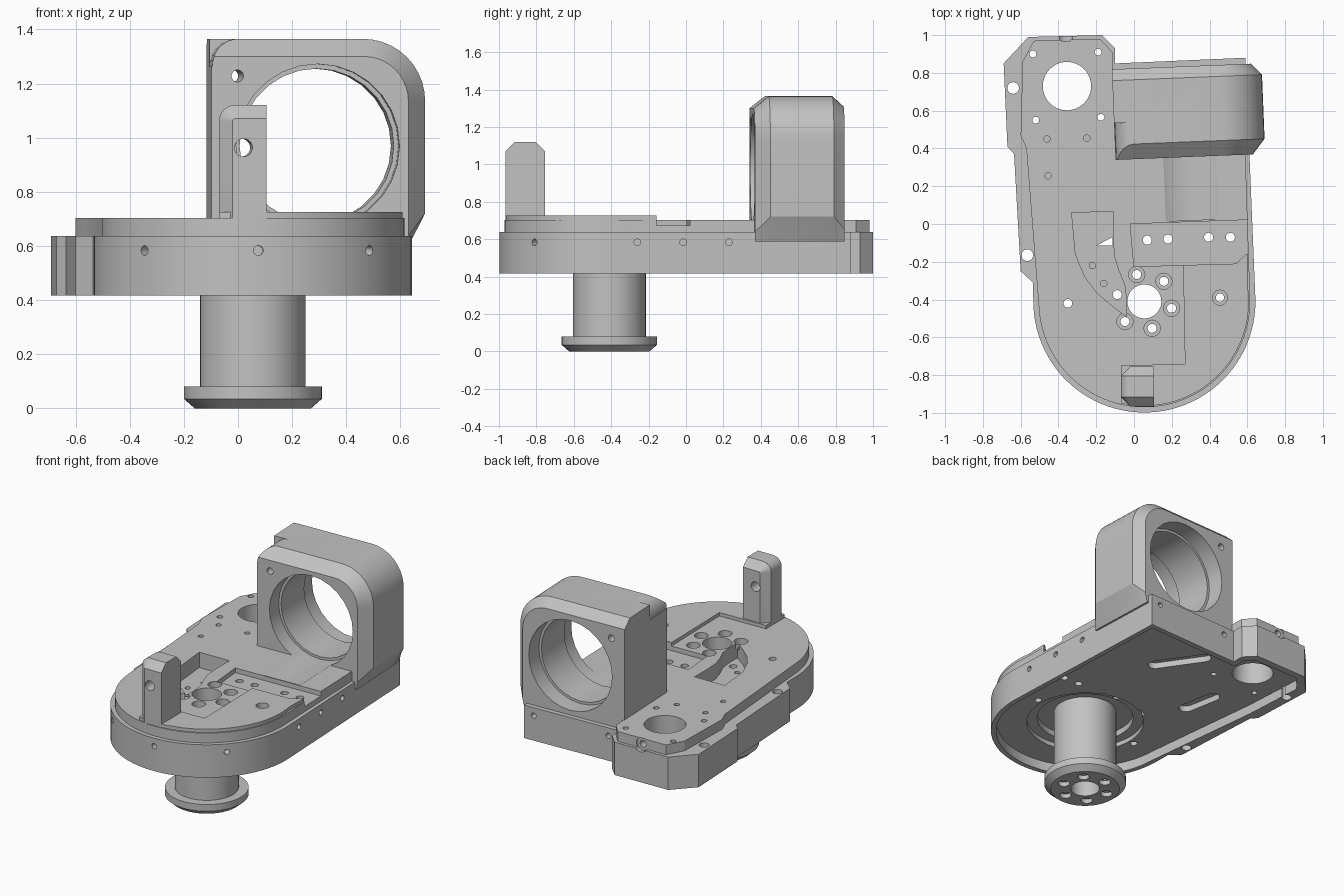
import bpy, bmesh, math
from mathutils import Vector, Matrix

cube = bpy.data.objects.get("Cube")
if cube:
    bpy.data.objects.remove(cube)

grey = bpy.data.materials.new("machined_grey")
grey.use_nodes = True
grey.diffuse_color = (0.54, 0.54, 0.54, 1)
grey.node_tree.nodes["Principled BSDF"].inputs["Base Color"].default_value = (0.54, 0.54, 0.54, 1)

TILT = math.radians(2.3)
HUB = (0.055, -0.41)


def arc(cx, cy, r, a0, a1, n):
    angles = [math.radians(a0 + (a1 - a0) * i / n) for i in range(n + 1)]
    return [(cx + r * math.cos(a), cy + r * math.sin(a)) for a in angles]


def loft(name, loops):
    """Solid skin through closed loops that have equal point counts."""
    bm = bmesh.new()
    rings = [[bm.verts.new(p) for p in loop] for loop in loops]
    n = len(rings[0])
    for a, b in zip(rings, rings[1:]):
        for i in range(n):
            j = (i + 1) % n
            bm.faces.new((a[i], a[j], b[j], b[i]))
    bm.faces.new(rings[0][::-1])
    bm.faces.new(rings[-1])
    if bm.calc_volume(signed=True) < 0:
        bmesh.ops.reverse_faces(bm, faces=bm.faces)
    mesh = bpy.data.meshes.new(name)
    bm.to_mesh(mesh)
    bm.free()
    mesh.materials.append(grey)
    ob = bpy.data.objects.new(name, mesh)
    bpy.context.collection.objects.link(ob)
    return ob


def prism(name, pts, z0, z1):
    return loft(name, [[(x, y, z) for x, y in pts] for z in (z0, z1)])


def rod(p0, p1, r, n=20):
    p0, p1 = Vector(p0), Vector(p1)
    turn = (p1 - p0).to_track_quat('Z', 'Y')
    circle = arc(0, 0, r, 0, 360 - 360 / n, n - 1)
    return loft("cutter", [[p + turn @ Vector((x, y, 0)) for x, y in circle] for p in (p0, p1)])


def tilted(ob, px=0.285, py=0.6):
    pivot = Vector((px, py, 0))
    ob.data.transform(Matrix.Translation(pivot) @ Matrix.Rotation(TILT, 4, 'Z') @ Matrix.Translation(-pivot))
    return ob


def combine(tool, *targets, op='DIFFERENCE'):
    """Boolean each target with the tool, falling back to the second solver if nothing came out."""
    for ob in targets:
        mod = ob.modifiers.new("bool", 'BOOLEAN')
        mod.operation, mod.object = op, tool
        before = (len(ob.data.vertices), len(ob.data.polygons))
        for solver in ('MANIFOLD', 'EXACT'):
            mod.solver = solver
            bpy.context.view_layer.update()
            result = bpy.data.meshes.new_from_object(ob.evaluated_get(bpy.context.evaluated_depsgraph_get()))
            if result.polygons and (len(result.vertices), len(result.polygons)) != before:
                ob.data = result
                break
        ob.modifiers.remove(mod)
    bpy.data.objects.remove(tool)


def drill(x, y, r, z0, z1, *targets, n=20):
    combine(rod((x, y, z0), (x, y, z1), r, n), *targets)


# Base body: rounded front, flanged left side, tail at the back
lower = arc(*HUB, 0.588, 1, -178, 44) + [
    (-0.535, -0.31), (-0.6, -0.25), (-0.635, 0.37), (-0.67, 0.41), (-0.69, 0.85), (-0.56, 0.99),
    (-0.17, 1.0), (-0.1, 0.93), (-0.1, 0.85), (0.59, 0.88)]
upper = arc(*HUB, 0.56, 1, -178, 44) + [
    (-0.57, 0.4), (-0.6, 0.47), (-0.59, 0.86), (-0.53, 0.97),
    (-0.18, 0.98), (-0.115, 0.91), (-0.112, 0.8), (0.575, 0.82)]
base = prism("base_body", lower, 0.416, 0.637)
combine(prism("layer", upper, 0.55, 0.703), base, op='UNION')

# Raised pad on the front right of the deck
raised = [(0.603, -0.158)] + arc(*HUB, 0.553, 10, -103, 28) + [(-0.07, -0.75), (0.27, -0.74), (0.26, -0.2)]
combine(prism("pad", raised, 0.6, 0.726), base, op='UNION')

# Hollow underside with stepped round relief around the column and two slots
hollow = arc(*HUB, 0.555, 1, -178, 44) + [
    (-0.595, 0.42), (-0.62, 0.84), (-0.53, 0.945), (-0.2, 0.95), (-0.14, 0.9), (-0.14, 0.81), (0.56, 0.845)]
combine(prism("cutter", hollow, 0.3, 0.48), base)
drill(*HUB, 0.365, 0.4, 0.51, base, n=48)
drill(*HUB, 0.3, 0.4, 0.55, base, n=48)
for a, b in (((0.18, 0.42), (0.0, 0.68)), ((-0.315, 0.13), (-0.355, 0.34))):
    d = Vector((b[0] - a[0], b[1] - a[1]))
    ang = math.degrees(math.atan2(d.y, d.x))
    slot = arc(*a, 0.045, ang + 90, ang + 270, 8) + arc(*b, 0.045, ang - 90, ang + 90, 8)
    combine(prism("cutter", slot, 0.4, 0.52), base)

# Deck recesses: side strip, curved pocket and its small opening
strip = [(-0.02, 0.0), (0.7, 0.025), (0.7, -0.158), (0.595, -0.158), (0.54, -0.21), (0.0, -0.225)]
combine(prism("cutter", strip, 0.672, 0.8), base)
pocket = [(-0.33, 0.06), (-0.11, 0.065), (-0.11, -0.08), (-0.105, -0.17), (-0.08, -0.25), (-0.05, -0.32),
          (-0.04, -0.4), (-0.04, -0.49), (-0.12, -0.43), (-0.2, -0.36), (-0.26, -0.28), (-0.31, -0.16)]
combine(prism("cutter", pocket, 0.6, 0.8), base)
combine(prism("cutter", [(-0.2, -0.115), (-0.115, -0.07), (-0.115, -0.115)], 0.3, 0.8), base)

# Column with a chamfered foot flange
column = loft("support_column", [
    [(x, y, z) for x, y in arc(*HUB, r, 0, 354, 59)]
    for z, r in ((0, 0.215), (0.035, 0.255), (0.08, 0.255), (0.08, 0.195), (0.59, 0.195))])
drill(*HUB, 0.09, -0.1, 0.9, base, column, n=32)
for x, y in arc(*HUB, 0.148, 46, 346, 5):
    drill(x, y, 0.024, -0.1, 0.9, base, column)
    drill(x, y, 0.043, 0.66, 0.9, base)
    drill(x, y, 0.036, -0.1, 0.03, column)


# Ring housing: chamfered block, square at the left and rounded at the upper right
def housing_outline(y, d):
    pts = [(-0.108, 0.588), (0.614, 0.588), (0.685 - d, 0.72 - 1.26 * d)]
    pts += arc(0.455, 1.135, 0.23 - d, 0, 90, 10) + [(-0.108, 1.365 - d)]
    return [(x, y, z) for x, z in pts]


housing = tilted(loft("ring_housing", [housing_outline(y, d) for y, d in (
    (0.355, 0.065), (0.435, 0), (0.775, 0), (0.835, 0.055))]))
corner = [(-0.2, 1.45), (-0.2, 1.265)] + arc(-0.005, 1.265, 0.1, 180, 90, 8) + [(-0.005, 1.45)]
combine(tilted(loft("cutter", [[(x, y, z) for x, z in corner] for y in (0.2, 0.55)])), housing)

# Stepped bore, which also leaves a shallow trough in the deck
for y0, y1, r in ((0.02, 0.46, 0.302), (0.4, 0.76, 0.285), (0.72, 0.855, 0.302)):
    combine(tilted(rod((0.285, y0, 0.97), (0.285, y1, 0.97), r, 28)), housing, base)
combine(tilted(rod((-0.012, 0.2, 1.228), (-0.012, 1.0, 1.228), 0.022)), housing)


# Front post with chamfered edges and a cross hole
def post_outline(y, d):
    pts = [(0.105, 0.6), (0.105, 1.12 - d)] + arc(-0.012, 1.062, 0.058 - d, 90, 180, 6) + [(-0.07 + d, 0.6)]
    return [(x, y, z) for x, z in pts]


post = loft("front_post", [post_outline(y, d) for y, d in (
    (-0.965, 0.05), (-0.915, 0), (-0.805, 0), (-0.755, 0.05))])
combine(tilted(rod((0.02, -1.2, 0.963), (0.02, -0.5, 0.963), 0.033), 0.02, -0.96), post)

# Vertical through holes and blind holes in the deck
drill(-0.355, 0.73, 0.128, 0.3, 0.9, base, n=40)
for x, y, r in ((-0.64, 0.72, 0.031), (-0.565, -0.165, 0.031), (-0.35, -0.42, 0.023), (0.455, -0.39, 0.022),
                (0.07, -0.085, 0.024), (0.18, -0.08, 0.024), (0.395, -0.07, 0.024), (0.51, -0.07, 0.024),
                (-0.535, 0.9, 0.018), (-0.19, 0.91, 0.018), (-0.52, 0.55, 0.018), (-0.175, 0.565, 0.018)):
    drill(x, y, r, 0.3, 0.9, base)
drill(0.455, -0.39, 0.04, 0.67, 0.9, base)
for x, y in ((-0.46, 0.45), (-0.25, 0.455), (-0.455, 0.255), (-0.22, -0.22), (-0.16, -0.315)):
    drill(x, y, 0.017, 0.565, 0.9, base, n=16)

# Blind screw holes around the side walls
z = 0.583
side = [((x, y), (HUB[0] - x, HUB[1] - y)) for x, y in ((-0.345, -0.84), (0.075, -0.995), (0.485, -0.81))]
side += [((0.63, y), (-1, 0)) for y in (-0.26, -0.015, 0.23)]
side += [((x, 0.87), (0, -1)) for x in (-0.02, 0.52)]
for (x, y), d in side:
    d = Vector((*d, 0)).normalized()
    p = Vector((x, y, z))
    combine(rod(p - d * 0.06, p + d * 0.06, 0.018, 16), base)

# Larger screw seat in the tail end
combine(rod((-0.36, 1.1, 0.665), (-0.36, 0.97, 0.665), 0.045), base)
combine(rod((-0.36, 1.1, 0.665), (-0.36, 0.8, 0.665), 0.022), base)

# Smooth round walls, keep edges sharp
for ob in (base, column, housing, post):
    bpy.ops.object.select_all(action='DESELECT')
    ob.select_set(True)
    bpy.context.view_layer.objects.active = ob
    bpy.ops.object.shade_smooth_by_angle(angle=math.radians(25))
